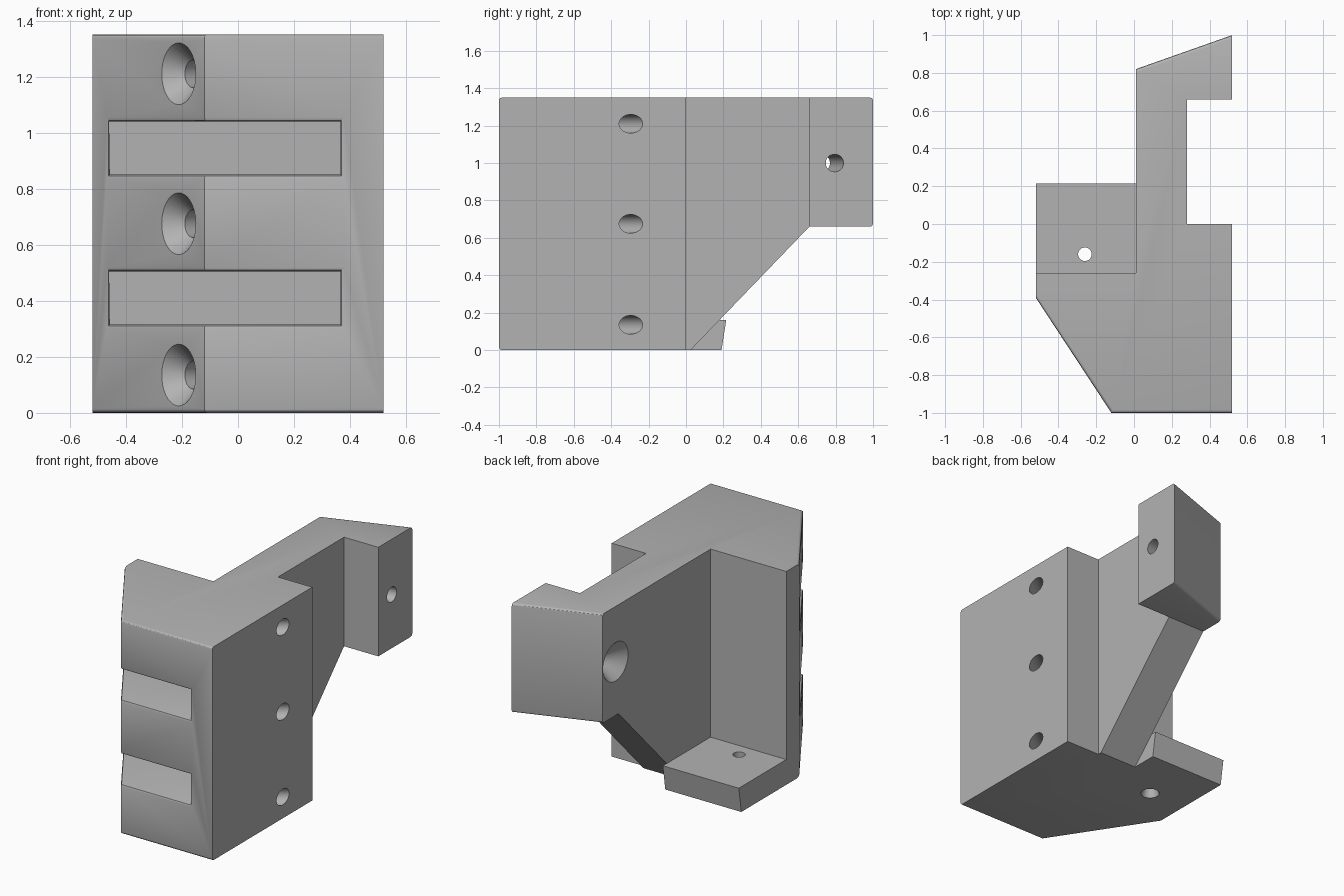
import bpy, bmesh, math
from mathutils import Vector

if "Cube" in bpy.data.objects:
    bpy.data.objects.remove(bpy.data.objects["Cube"], do_unlink=True)

grey = bpy.data.materials.new("plain grey")
grey.use_nodes = True
colour = (0.45, 0.45, 0.45, 1)
grey.diffuse_color = colour
grey.node_tree.nodes["Principled BSDF"].inputs["Base Color"].default_value = colour


def add_object(name, bm):
    bmesh.ops.recalc_face_normals(bm, faces=bm.faces)
    mesh = bpy.data.meshes.new(name)
    bm.to_mesh(mesh)
    bm.free()
    mesh.materials.append(grey)
    obj = bpy.data.objects.new(name, mesh)
    bpy.context.collection.objects.link(obj)
    return obj


def prism(name, points, axis, start, end):
    """Extrude a flat outline along axis 'X' (y, z points) or 'Z' (x, y points)."""
    bm = bmesh.new()
    place = (lambda a, b: (start, a, b)) if axis == "X" else (lambda a, b: (a, b, start))
    face = bm.faces.new([bm.verts.new(place(a, b)) for a, b in points])
    out = bmesh.ops.extrude_face_region(bm, geom=[face])
    step = Vector((end - start, 0, 0) if axis == "X" else (0, 0, end - start))
    moved = [v for v in out["geom"] if isinstance(v, bmesh.types.BMVert)]
    bmesh.ops.translate(bm, verts=moved, vec=step)
    return add_object(name, bm)


def lathe(name, profile, origin, direction):
    """Revolve (radius, distance) pairs around a direction to make a screw hole."""
    bm = bmesh.new()
    turn = Vector(direction).to_track_quat("Z", "Y")
    n = 32
    rings = []
    for r, d in profile:
        angles = [2 * math.pi * i / n for i in range(n)]
        rings.append([bm.verts.new(Vector(origin) + turn @ Vector(
            (r * math.cos(a), r * math.sin(a), d))) for a in angles])
    for low, high in zip(rings, rings[1:]):
        for i in range(n):
            j = (i + 1) % n
            bm.faces.new((low[i], low[j], high[j], high[i]))
    bm.faces.new(rings[0])
    bm.faces.new(rings[-1])
    return add_object(name, bm)


def boolean(target, other, operation):
    mod = target.modifiers.new(operation.lower(), "BOOLEAN")
    mod.object, mod.operation, mod.solver = other, operation, "EXACT"
    bpy.context.view_layer.objects.active = target
    bpy.ops.object.modifier_apply(modifier=mod.name)
    bpy.data.objects.remove(other, do_unlink=True)


TOP = 1.35

# Grip block, arm and hook share one plan outline
bracket = prism("bracket", [(-0.12, -1), (0.52, -1), (0.52, 0), (0.28, 0), (0.28, 0.66),
                            (0.52, 0.66), (0.52, 1), (0.01, 0.82), (0.01, -0.26),
                            (-0.52, -0.26), (-0.52, -0.39)], "Z", 0, TOP)

# Sloping underside of the arm and hook
slope = prism("arm_cutter", [(0.015, -0.01), (0.66, 0.66), (1.1, 0.66), (1.1, -0.01)], "X", -0.1, 0.7)
boolean(bracket, slope, "DIFFERENCE")

# Soft edges along the front rim and the hook's outer face
bm = bmesh.new()
bm.from_mesh(bracket.data)
rim = []
for e in bm.edges:
    a, b = (v.co for v in e.verts)
    level = abs(a.z - b.z) < 1e-4
    front = max(a.y, b.y) < -0.38 and min(a.x, b.x) < 0.51
    hook = min(a.y, b.y) > 0.8 and abs(a.x - b.x) > 0.3
    if level and (front or hook):
        rim.append(e)
bmesh.ops.bevel(bm, geom=rim, offset=0.016, segments=3, affect="EDGES", profile=0.5)
bm.to_mesh(bracket.data)
bm.free()

# Low shelf with a leaning end
shelf = prism("shelf", [(-0.30, 0), (0.19, 0), (0.215, 0.16), (-0.30, 0.16)], "X", -0.52, 0.012)
boolean(bracket, shelf, "UNION")

# Two deep strap slots with a flared mouth
for z in (0.41, 0.945):
    slot = prism("slot_cutter", [(-1.1, z - 0.095), (-0.34, z - 0.095),
                                 (-0.34, z + 0.095), (-1.1, z + 0.095)], "X", -0.46, 0.365)
    boolean(bracket, slot, "DIFFERENCE")
    bm = bmesh.new()
    bm.from_mesh(bracket.data)
    mouth = []
    for e in bm.edges:
        a, b = (v.co for v in e.verts)
        on_face = all(abs(c.y - max(-1, -0.39 - 1.525 * (c.x + 0.52))) < 0.004 for c in (a, b))
        near = all(abs(c.z - z) < 0.1 and -0.47 < c.x < 0.37 for c in (a, b))
        lip = abs(a.z - b.z) < 1e-4 or abs(a.x - b.x) < 1e-4
        if on_face and near and lip and len(e.link_faces) == 2 and e.calc_face_angle(0) > 0.5:
            mouth.append(e)
    bmesh.ops.bevel(bm, geom=mouth, offset=0.014, segments=2, affect="EDGES", profile=0.5)
    bm.to_mesh(bracket.data)
    bm.free()

# Countersunk screw holes: three slanted, one in the hook, one in the shelf
holes = [((-0.215, -0.855, z), (0.795, 0.606, 0), [(0.185, -0.09), (0.11, 0), (0.05, 0.07), (0.05, 1.2)])
         for z in (0.135, 0.675, 1.21)]
holes.append(((0.01, 0.71, 1.0), (0.986, 0.164, 0), [(0.16, -0.04), (0.12, 0), (0.047, 0.08), (0.047, 0.8)]))
holes.append(((-0.26, -0.16, 0), (0, 0, 1), [(0.06, -0.02), (0.055, 0), (0.036, 0.06), (0.036, 0.3)]))
for origin, direction, profile in holes:
    boolean(bracket, lathe("hole_cutter", profile, origin, direction), "DIFFERENCE")

bpy.ops.object.select_all(action="DESELECT")
bracket.select_set(True)
bpy.context.view_layer.objects.active = bracket
bpy.ops.object.shade_smooth_by_angle(angle=math.radians(30))
